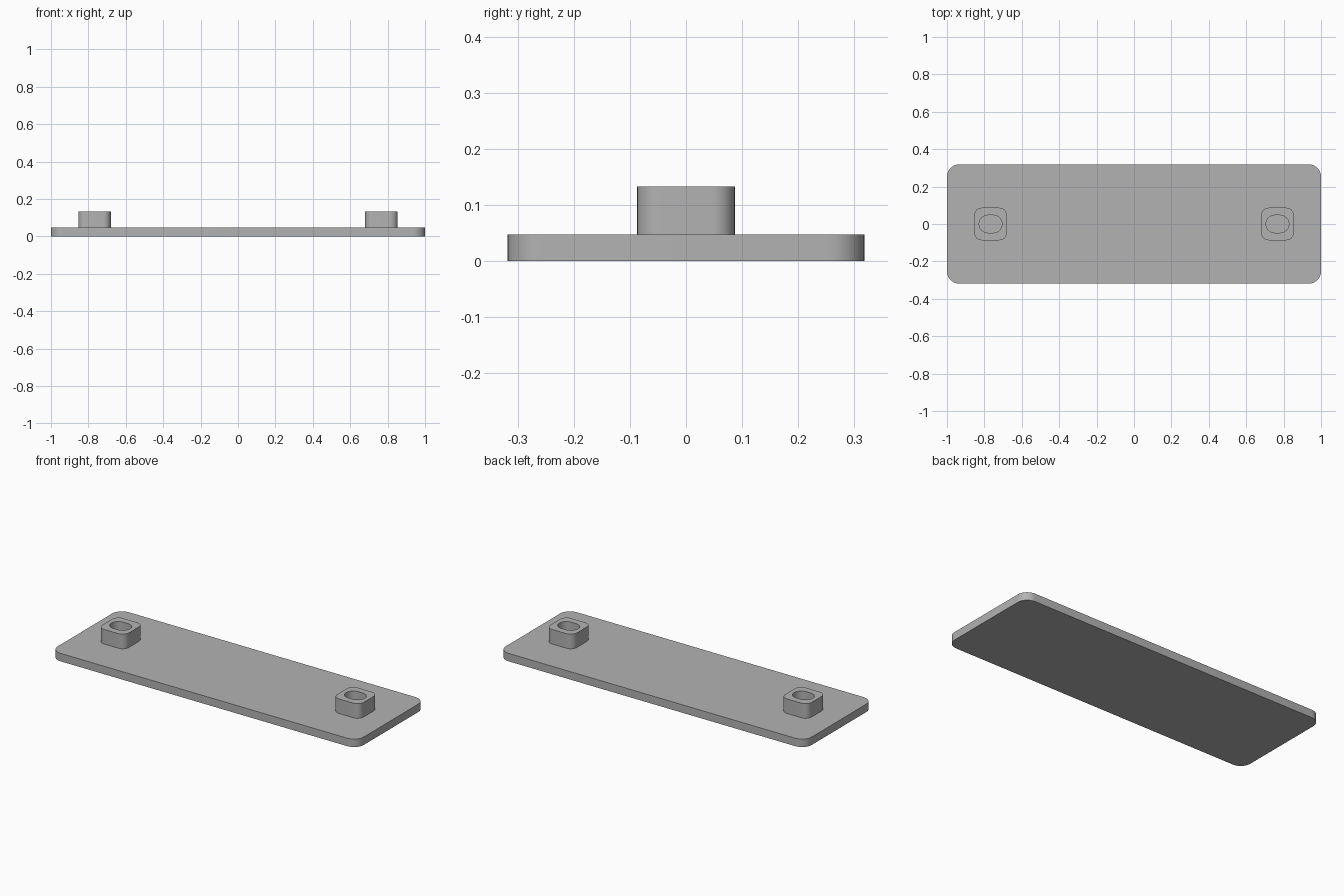
import bpy, bmesh, math

if "Cube" in bpy.data.objects:
    bpy.data.objects.remove(bpy.data.objects["Cube"])

grey = bpy.data.materials.new("plain grey")
grey.diffuse_color = (0.45, 0.45, 0.45, 1)
grey.use_nodes = True
grey.node_tree.nodes["Principled BSDF"].inputs["Base Color"].default_value = grey.diffuse_color

PLATE_TOP, BOSS_TOP = 0.047, 0.133


def rounded_rect(width, depth, radius, steps=10):
    """Counter-clockwise outline of a rectangle with round corners."""
    points = []
    for i, (sx, sy) in enumerate([(1, 1), (-1, 1), (-1, -1), (1, -1)]):
        cx, cy = sx * (width / 2 - radius), sy * (depth / 2 - radius)
        for k in range(steps + 1):
            a = math.pi / 2 * (i + k / steps)
            points.append((cx + radius * math.cos(a), cy + radius * math.sin(a)))
    return points


def ring(bm, outline, z):
    return [bm.verts.new((x, y, z)) for x, y in outline]


def bridge(bm, a, b):
    n = len(a)
    for i in range(n):
        j = (i + 1) % n
        bm.faces.new((a[i], a[j], b[j], b[i]))


def finish(bm, name, x=0):
    mesh = bpy.data.meshes.new(name)
    bm.to_mesh(mesh)
    bm.free()
    mesh.materials.append(grey)
    obj = bpy.data.objects.new(name, mesh)
    obj.location.x = x
    bpy.context.collection.objects.link(obj)
    bpy.ops.object.select_all(action='DESELECT')
    obj.select_set(True)
    bpy.context.view_layer.objects.active = obj
    bpy.ops.object.shade_smooth_by_angle(angle=math.radians(30))


# Base plate with rounded corners
bm = bmesh.new()
outline = rounded_rect(2.0, 0.636, 0.064)
low, high = ring(bm, outline, 0), ring(bm, outline, PLATE_TOP)
bridge(bm, low, high)
bm.faces.new(high)
bm.faces.new(low[::-1])
finish(bm, "base_plate")

# Two raised bosses, each with an oval slot down to the plate
for side, x in (("left", -0.767), ("right", 0.767)):
    bm = bmesh.new()
    outer = rounded_rect(0.174, 0.174, 0.04)
    slot = rounded_rect(0.122, 0.094, 0.0469)
    loops = [ring(bm, outer, PLATE_TOP), ring(bm, outer, BOSS_TOP),
             ring(bm, slot, BOSS_TOP), ring(bm, slot, PLATE_TOP)]
    for a, b in zip(loops, loops[1:]):
        bridge(bm, a, b)
    finish(bm, side + "_slotted_boss", x)
